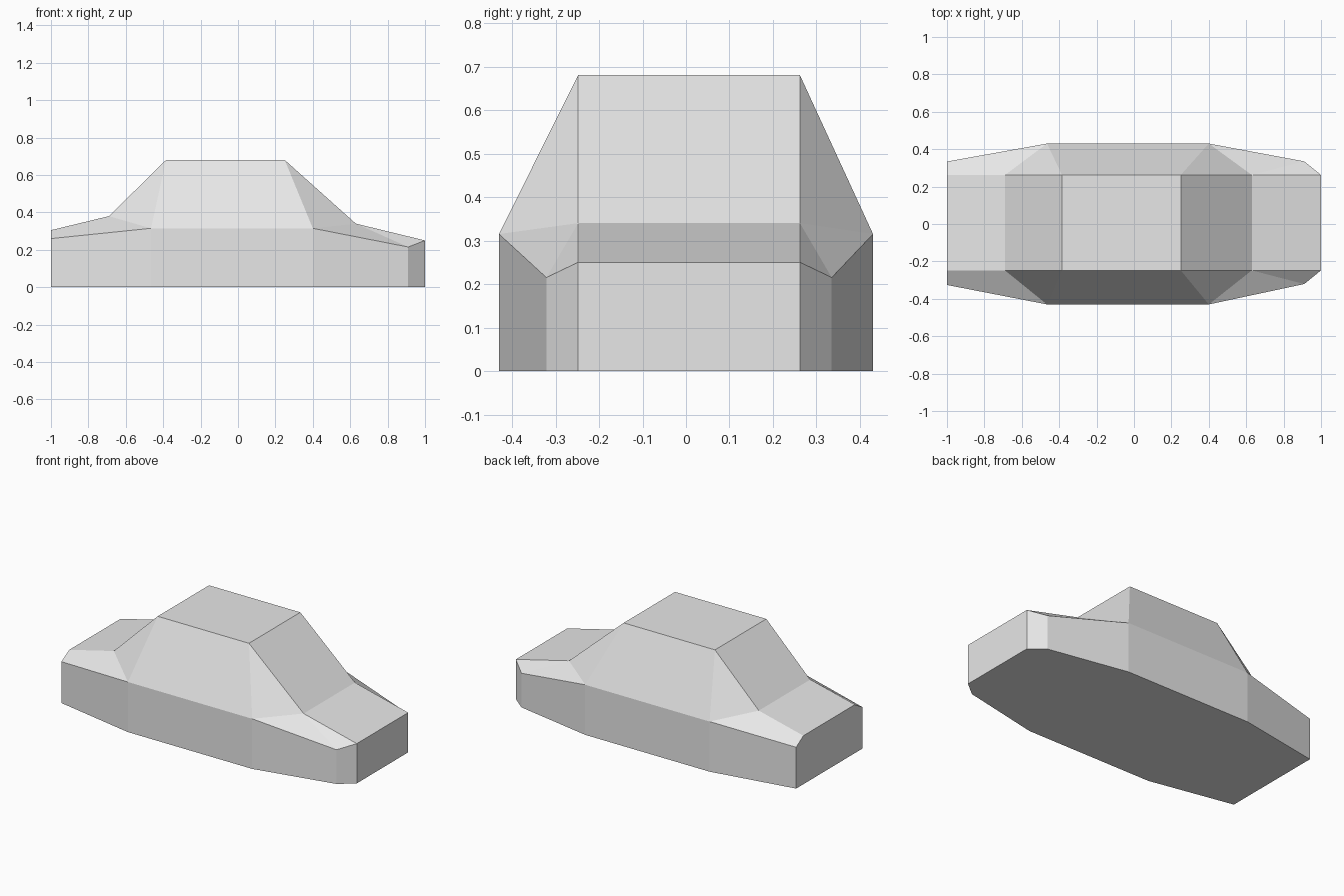
import bpy
import bmesh

if "Cube" in bpy.data.objects:
    bpy.data.objects.remove(bpy.data.objects["Cube"])

grey = bpy.data.materials.new("light_grey")
grey.diffuse_color = (0.8, 0.8, 0.8, 1)
grey.use_nodes = True
grey.node_tree.nodes["Principled BSDF"].inputs["Base Color"].default_value = grey.diffuse_color

# Centreline outline (x, z): tail, boot, roof rear, roof front, bonnet, nose
outline = [(-1, .305), (-.69, .38), (-.385, .68), (.25, .68), (.63, .34), (1, .25)]
CABIN_W, SHIFT = .255, .007
# Belt line (x, half width, z, sideways shift), tail to front corner
belt = [(-1, .33, .26, .004), (-.465, .43, .315, 0), (.4, .43, .315, 0),
        (.91, .328, .215, .007)]

bm = bmesh.new()


def side(s):
    """Vertices of one flank: upper edge, belt and floor edge."""
    top = [bm.verts.new((x, s * CABIN_W + SHIFT, z)) for x, z in outline]
    mid = [bm.verts.new((x, s * w + d, z)) for x, w, z, d in belt]
    low = [bm.verts.new((x, s * w + d, 0)) for x, w, z, d in belt]
    mid.append(top[-1])
    low.append(bm.verts.new((1, s * CABIN_W + SHIFT, 0)))
    return top, mid, low


left, right = side(-1), side(1)
for t, m, b in (left, right):
    # Lower flank panels
    for i in range(4):
        bm.faces.new((b[i], b[i + 1], m[i + 1], m[i]))
    # Sloping upper flank: rear wing, pillars, cabin side, front wing
    for f in ((m[0], m[1], t[1], t[0]), (m[1], t[2], t[1]),
              (m[1], m[2], t[3], t[2]), (m[2], t[4], t[3]),
              (m[2], m[3], t[4]), (m[3], t[5], t[4])):
        bm.faces.new(f)

# Boot, rear window, roof, windscreen and bonnet
(lt, lm, lb), (rt, rm, rb) = left, right
for i in range(5):
    bm.faces.new((lt[i], lt[i + 1], rt[i + 1], rt[i]))
# Nose, tail and floor
bm.faces.new((lb[4], rb[4], rt[5], lt[5]))
bm.faces.new((lb[0], lm[0], lt[0], rt[0], rm[0], rb[0]))
bm.faces.new(lb + rb[::-1])

bmesh.ops.recalc_face_normals(bm, faces=bm.faces[:])
mesh = bpy.data.meshes.new("car_body")
bm.to_mesh(mesh)
bm.free()
mesh.materials.append(grey)
bpy.context.collection.objects.link(bpy.data.objects.new("car_body", mesh))
